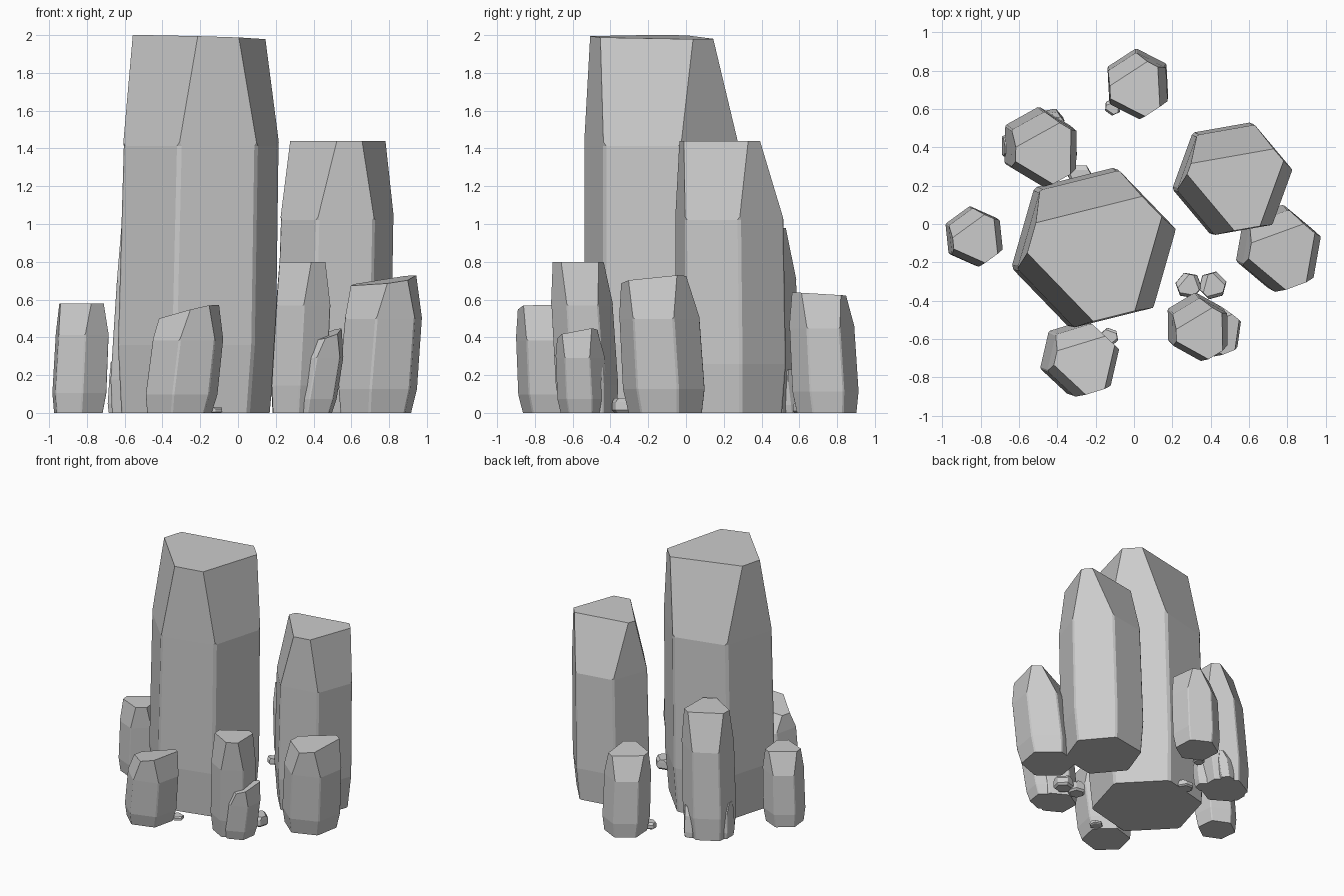
import bpy, bmesh, math
from mathutils import Vector

cube = bpy.data.objects.get("Cube")
if cube:
    bpy.data.objects.remove(cube, do_unlink=True)

# Single stone colour
stone = bpy.data.materials.new("grey_stone")
stone.use_nodes = True
GREY = (0.6, 0.6, 0.6, 1)
stone.diffuse_color = GREY
stone.node_tree.nodes["Principled BSDF"].inputs["Base Color"].default_value = GREY


def hexagon(radius, angle, insets=(0, 0, 0), shrink=0.0):
    """Six corners from six side lines; every second side is pushed inward."""
    apothem = radius * math.cos(math.pi / 6)
    sides = []
    for i in range(6):
        a = math.radians(angle + 30 + 60 * i)
        push = insets[i // 2] if i % 2 else shrink
        sides.append((math.cos(a), math.sin(a), apothem - push * radius))
    corners = []
    for i in range(6):
        (a, b, c), (d, e, f) = sides[i - 1], sides[i]
        det = a * e - b * d
        corners.append(Vector(((c * e - b * f) / det, (a * f - c * d) / det, 0)))
    return corners


def crystal(name, base, shoulder, radius, angle, height,
            insets=(0.37, 0.22, 0.25), tilt=(0, 0), taper=0.9):
    """Leaning six-sided prism with a narrow foot and a three-way cut tip."""
    base, shoulder = Vector((*base, 0)), Vector((*shoulder, 0))
    low, high = 0.18 * height, 0.71 * height
    lean = (shoulder - base) / high
    bm = bmesh.new()

    def ring(corners, z, scale=1.0, slope=(0, 0)):
        centre = base + lean * z
        return [bm.verts.new(centre + p * scale
                + Vector((0, 0, z + p.x * slope[0] + p.y * slope[1])))
                for p in corners]

    body = hexagon(radius, angle)
    tip = hexagon(radius, angle, insets, 0.05)
    rings = [ring(body, 0, taper), ring(body, low), ring(body, high, 0.98),
             ring(tip, height, 1, tilt)]
    bm.faces.new(rings[0][::-1])
    bm.faces.new(rings[-1])
    for lower, upper in zip(rings, rings[1:]):
        for i in range(6):
            j = (i + 1) % 6
            bm.faces.new((lower[i], lower[j], upper[j], upper[i]))
    # Worn upright edges below the shoulder
    upright = [bm.edges.get((a, b)) for lo, up in zip(rings[:2], rings[1:3])
               for a, b in zip(lo, up)]
    bmesh.ops.bevel(bm, geom=upright, offset=radius * 0.035, segments=1,
                    affect='EDGES', clamp_overlap=True)
    bmesh.ops.recalc_face_normals(bm, faces=bm.faces)
    mesh = bpy.data.meshes.new(name)
    bm.to_mesh(mesh)
    bm.free()
    mesh.materials.append(stone)
    bpy.context.collection.objects.link(bpy.data.objects.new(name, mesh))


# Two tall crystals
crystal("main_crystal", (-0.225, -0.12), (-0.195, -0.13), 0.435, 14, 1.99,
        tilt=(-0.03, -0.01), taper=0.94)
crystal("second_crystal", (0.50, 0.24), (0.525, 0.23), 0.312, 10, 1.44,
        insets=(0.45, 0.3, 0.24), taper=0.92)

# Medium crystals around them
crystal("back_right_crystal", (-0.51, 0.42), (-0.47, 0.39), 0.2, 29, 0.98)
crystal("front_left_tall_crystal", (0.315, -0.515), (0.345, -0.55), 0.168, 31, 0.8)
crystal("left_crystal", (0.73, -0.11), (0.77, -0.14), 0.222, 20, 0.70,
        tilt=(0.13, 0.08))
crystal("back_crystal", (0.02, 0.745), (0.02, 0.72), 0.178, 33, 0.63,
        tilt=(0, -0.06))
crystal("right_crystal", (-0.845, -0.06), (-0.825, -0.07), 0.157, 36, 0.58)
crystal("front_crystal", (-0.31, -0.69), (-0.265, -0.71), 0.2, 17, 0.54,
        tilt=(0.24, -0.05))
crystal("front_left_small_crystal", (0.385, -0.545), (0.435, -0.56), 0.135, 22, 0.41,
        tilt=(0.3, 0.15))

# Small shoots at the foot of the back crystal
crystal("shoot_outer", (-0.61, 0.41), (-0.60, 0.40), 0.095, 30, 0.27)
crystal("shoot_back", (-0.43, 0.55), (-0.42, 0.53), 0.06, 10, 0.23)
crystal("shoot_inner", (-0.37, 0.36), (-0.36, 0.35), 0.07, 20, 0.2)

# Tiny shards on the ground
shards = [(-0.28, 0.25, 0.065, 0.05), (-0.11, 0.61, 0.045, 0.05),
          (0.285, -0.32, 0.07, 0.08), (0.41, -0.32, 0.075, 0.08),
          (-0.13, -0.59, 0.05, 0.03)]
for n, (x, y, r, h) in enumerate(shards):
    crystal(f"ground_shard_{n + 1}", (x, y), (x, y), r, 25 * n, h, taper=0.8)
